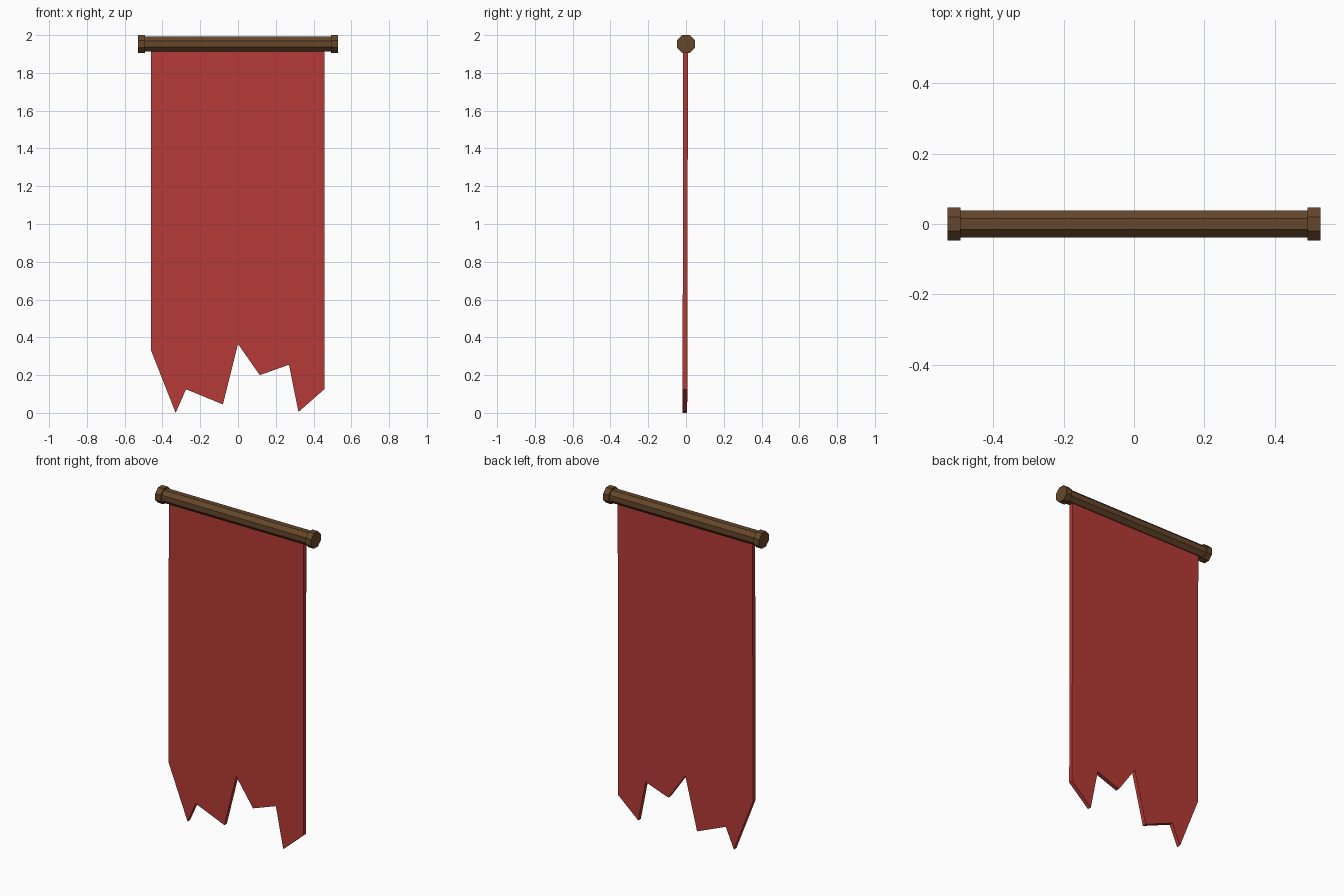
import bpy, bmesh, math
from mathutils import Matrix

if "Cube" in bpy.data.objects:
    bpy.data.objects.remove(bpy.data.objects["Cube"])


def material(name, rgb):
    m = bpy.data.materials.new(name)
    m.diffuse_color = (*rgb, 1)
    m.use_nodes = True
    m.node_tree.nodes["Principled BSDF"].inputs["Base Color"].default_value = m.diffuse_color
    return m


def add_object(name, bm, mat):
    bmesh.ops.recalc_face_normals(bm, faces=bm.faces)
    me = bpy.data.meshes.new(name)
    bm.to_mesh(me)
    bm.free()
    me.materials.append(mat)
    ob = bpy.data.objects.new(name, me)
    bpy.context.collection.objects.link(ob)
    return ob


def octagon_bar(name, x, length, apothem, mat):
    # eight-sided bar along x with flat sides facing up, down, front and back
    r = apothem / math.cos(math.pi / 8)
    bm = bmesh.new()
    m = (Matrix.Translation((x, 0, ROD_Z)) @ Matrix.Rotation(math.pi / 2, 4, 'Y')
         @ Matrix.Rotation(math.pi / 8, 4, 'Z'))
    bmesh.ops.create_cone(bm, cap_ends=True, segments=8, radius1=r, radius2=r,
                          depth=length, matrix=m)
    return add_object(name, bm, mat)


ROD_Z = 1.953
wood = material("wood", (0.13, 0.062, 0.024))
red = material("red_cloth", (0.46, 0.042, 0.036))

# Rod and end caps
octagon_bar("rod", 0, 1.0, 0.039, wood)
for side, label in ((-1, "left"), (1, "right")):
    octagon_bar("end_cap_" + label, side * 0.511, 0.038, 0.047, wood)

# Cloth with torn lower edge, leaning very slightly forward at the bottom
outline = [(-0.46, 1.94), (-0.46, 0.33), (-0.33, 0), (-0.275, 0.125),
           (-0.08, 0.045), (0, 0.365), (0.115, 0.2), (0.27, 0.255),
           (0.32, 0.005), (0.457, 0.125), (0.457, 1.94)]
THICK = 0.025
bm = bmesh.new()
face = bm.faces.new([bm.verts.new((x, -0.0145 - 0.004 * (1 - z / 1.94), z))
                     for x, z in outline])
ext = bmesh.ops.extrude_face_region(bm, geom=[face], use_keep_orig=True)
bmesh.ops.translate(bm, vec=(0, THICK, 0),
                    verts=[v for v in ext["geom"] if isinstance(v, bmesh.types.BMVert)])
add_object("cloth", bm, red)
